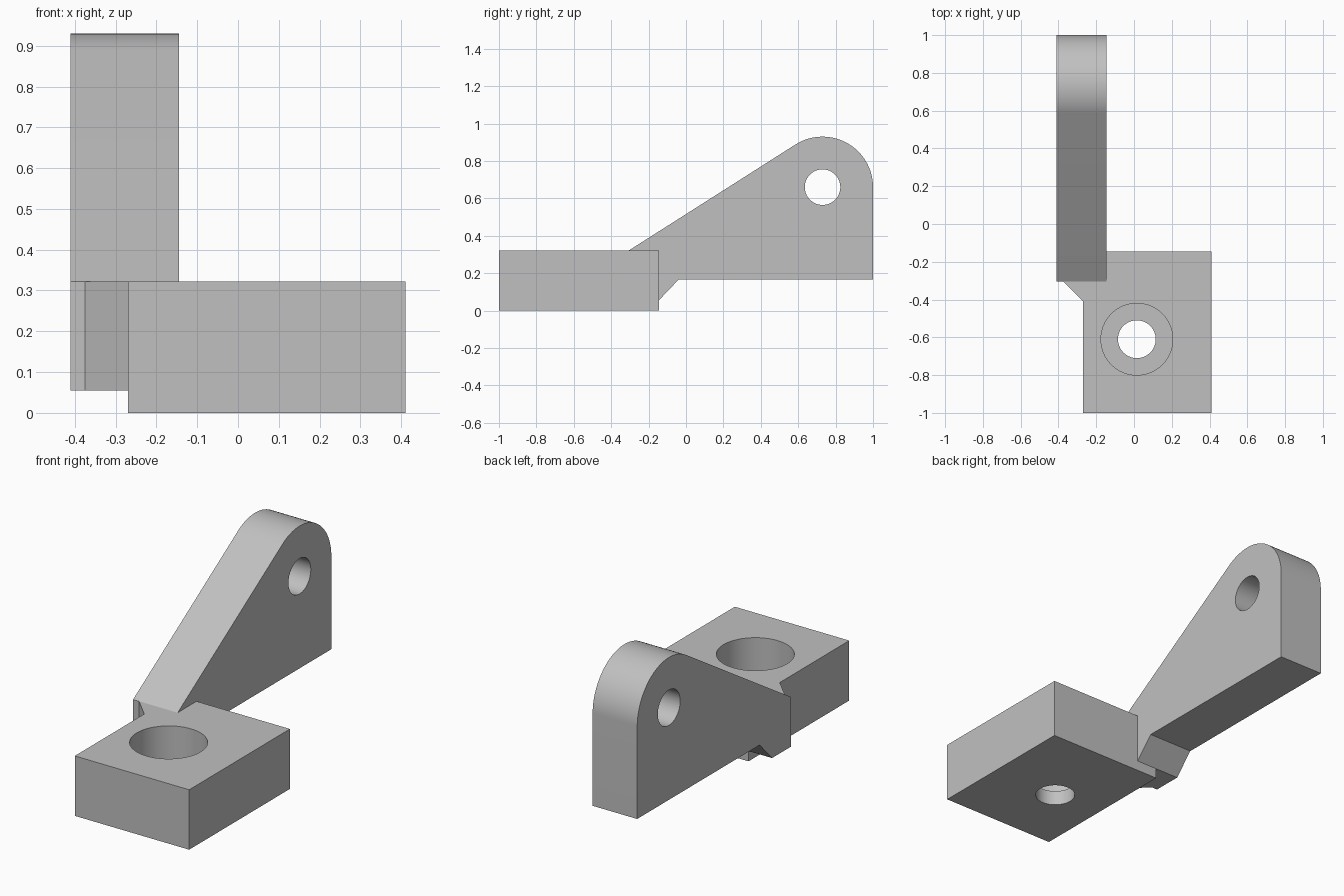
import bpy, bmesh
from math import sin, cos, radians, atan2
from mathutils import Vector

cube = bpy.data.objects.get("Cube")
if cube:
    bpy.data.objects.remove(cube, do_unlink=True)

grey = bpy.data.materials.new("plain grey")
grey.use_nodes = True
colour = (0.53, 0.53, 0.53, 1)
grey.diffuse_color = colour
grey.node_tree.nodes["Principled BSDF"].inputs["Base Color"].default_value = colour


def prism(name, outline, start, end, axis):
    """Extrude an outline along z (points are x, y) or x (points are y, z)."""
    bm = bmesh.new()
    place = (lambda p: (p[0], p[1], start)) if axis == "z" else (lambda p: (start, p[0], p[1]))
    face = bm.faces.new([bm.verts.new(place(p)) for p in outline])
    step = Vector((0, 0, end - start)) if axis == "z" else Vector((end - start, 0, 0))
    new = bmesh.ops.extrude_face_region(bm, geom=[face])["geom"]
    bmesh.ops.translate(bm, vec=step, verts=[v for v in new if isinstance(v, bmesh.types.BMVert)])
    bmesh.ops.recalc_face_normals(bm, faces=bm.faces)
    mesh = bpy.data.meshes.new(name)
    bm.to_mesh(mesh)
    bm.free()
    mesh.materials.append(grey)
    obj = bpy.data.objects.new(name, mesh)
    bpy.context.collection.objects.link(obj)
    return obj


def arc(centre, radius, first, last, count):
    """Points along an arc, angles in radians."""
    angles = [first + (last - first) * i / count for i in range(count + 1)]
    return [(centre[0] + radius * cos(a), centre[1] + radius * sin(a)) for a in angles]


def circle(centre, radius, count=64):
    return arc(centre, radius, 0, radians(360), count)[:-1]


def combine(target, other, operation):
    """Apply a boolean and discard the second solid."""
    mod = target.modifiers.new(operation.lower(), "BOOLEAN")
    mod.operation, mod.object, mod.solver = operation, other, "EXACT"
    bpy.context.view_layer.objects.active = target
    bpy.ops.object.modifier_apply(modifier=mod.name)
    bpy.data.objects.remove(other, do_unlink=True)


# Shared sizes
top, ledge, arm_floor = 0.322, 0.055, 0.165
arm_front, block_back, block_side = -0.305, -0.145, -0.27
eye, eye_radius = (0.73, 0.66), 0.27

# Base block
bracket = prism("bracket", [(block_side, -1), (0.41, -1), (0.41, block_back),
                            (block_side, block_back)], 0, top, "z")

# Upright arm: straight slope running tangent into the rounded eye
tangent = atan2(0.843, -0.537)
arm_outline = [(arm_front, top), (arm_front, ledge), (block_back, ledge),
               (-0.04, arm_floor), (1, arm_floor)]
arm_outline += arc(eye, eye_radius, 0, tangent, 32)
arm = prism("arm", arm_outline, -0.41, -0.145, "x")

# Diagonal gusset between block side and arm front
gusset = prism("gusset", [(-0.375, arm_front), (block_side, -0.41), (-0.2, -0.41),
                          (-0.2, -0.2), (-0.375, -0.2)], ledge, top, "z")

for part in (arm, gusset):
    combine(bracket, part, "UNION")

# Counterbored bolt hole and the cross hole in the eye
bolt = (0.015, -0.61)
for cutter in (prism("bolt_hole", circle(bolt, 0.1), -0.1, 0.5, "z"),
               prism("counterbore", circle(bolt, 0.19), 0.08, 0.5, "z"),
               prism("eye_hole", circle(eye, 0.095), -0.6, 0.1, "x")):
    combine(bracket, cutter, "DIFFERENCE")

# Smooth the curved walls, keep the machined edges sharp
bpy.ops.object.select_all(action="DESELECT")
bracket.select_set(True)
bpy.context.view_layer.objects.active = bracket
bpy.ops.object.shade_smooth_by_angle(angle=radians(30))
